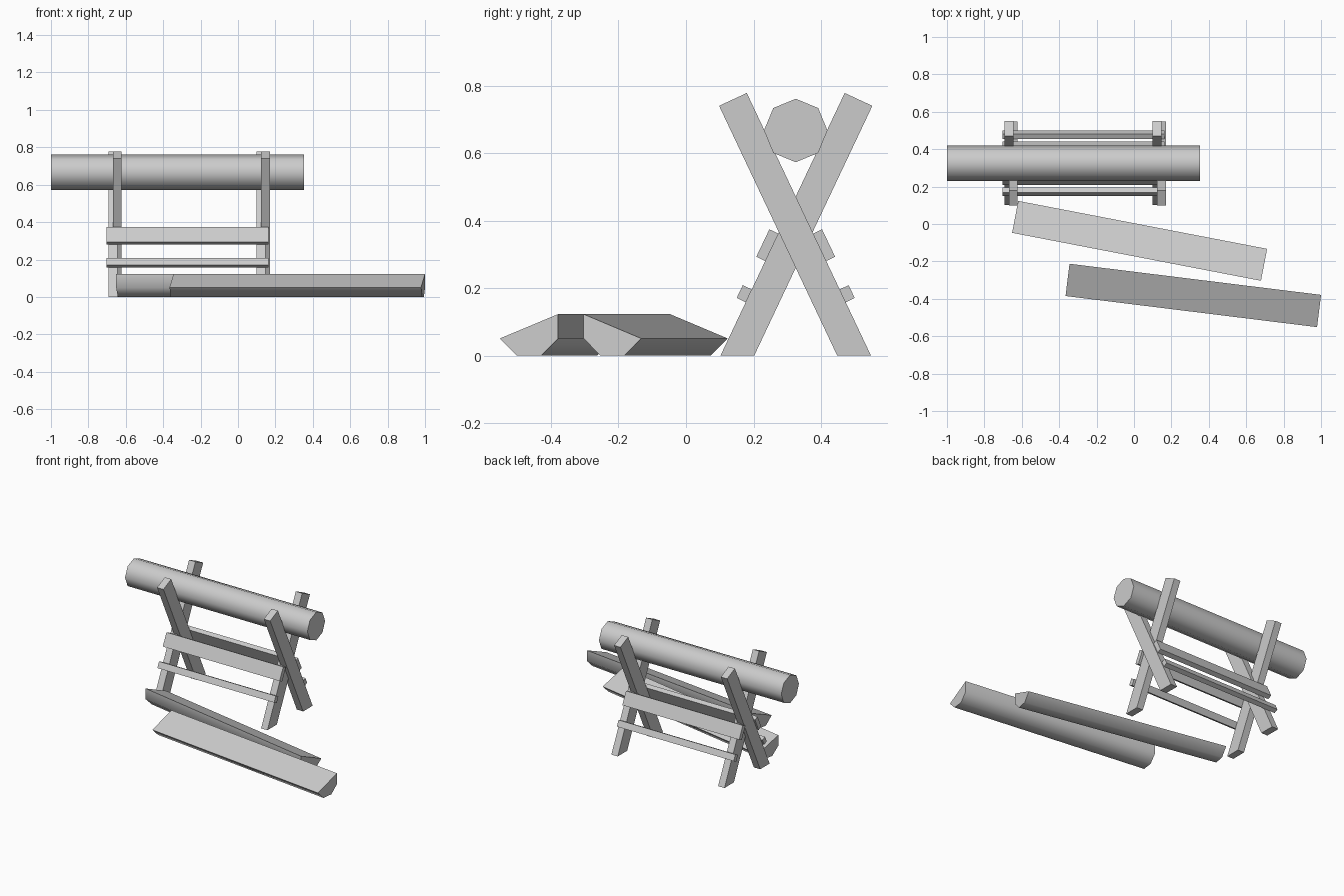
import bpy
from math import cos, sin, radians
from mathutils import Matrix, Vector

if "Cube" in bpy.data.objects:
    bpy.data.objects.remove(bpy.data.objects["Cube"], do_unlink=True)

wood = bpy.data.materials.new("pale_grey_wood")
wood.use_nodes = True
colour = (0.6, 0.6, 0.6, 1)
wood.diffuse_color = colour
wood.node_tree.nodes["Principled BSDF"].inputs["Base Color"].default_value = colour

MID_Y = 0.325      # centre line of the trestle
LOG_R = 0.094      # radius of every log
LOG_LEN = 1.355


def prism(name, profile, x0, x1, matrix=Matrix()):
    """Extrude a counter-clockwise (y, z) profile along x."""
    n = len(profile)
    verts = [matrix @ Vector((x, y, z)) for x in (x0, x1) for y, z in profile]
    faces = [list(range(n))[::-1], list(range(n, 2 * n))]
    faces += [(i, (i + 1) % n, n + (i + 1) % n, n + i) for i in range(n)]
    mesh = bpy.data.meshes.new(name)
    mesh.from_pydata(verts, [], faces)
    mesh.materials.append(wood)
    obj = bpy.data.objects.new(name, mesh)
    bpy.context.collection.objects.link(obj)
    bpy.ops.object.select_all(action="DESELECT")
    obj.select_set(True)
    bpy.context.view_layer.objects.active = obj
    bpy.ops.object.shade_smooth_by_angle(angle=radians(50))
    return obj


def flip(profile, axis=MID_Y):
    """Mirror a profile in y, keeping its winding."""
    return [(2 * axis - y, z) for y, z in reversed(profile)]


def arc(start, count):
    """Corners of an octagonal log section."""
    angles = [radians(start + 45 * i) for i in range(count)]
    return [(LOG_R * cos(a), LOG_R * sin(a)) for a in angles]


# Crossed legs, two pairs
leg = [(0.102, 0), (0.202, 0), (0.552, 0.74), (0.47, 0.778)]
for side, x in (("right", -0.692), ("left", 0.1)):
    prism(side + "_leg_leaning_back", leg, x, x + 0.047)
    prism(side + "_leg_leaning_front", flip(leg), x + 0.023, x + 0.07)

# Rails nailed to the outer edges of the legs
edge = Vector((0.43, 0.903))
out = Vector((-0.903, 0.43)) * 0.03
for label, z, height in (("upper", 0.28, 0.09), ("lower", 0.158, 0.042)):
    foot = Vector((0.102 + z * edge.x / edge.y, z))
    top = foot + edge * height
    rail = [tuple(p) for p in (foot, top, top + out, foot + out)]
    prism(label + "_front_rail", rail, -0.704, 0.163)
    prism(label + "_back_rail", flip(rail), -0.704, 0.163)

# Log resting in the crossed legs
prism("resting_log", arc(0, 8), -1.0, 0.353,
      Matrix.Translation((0, MID_Y, 0.667)))

# Split logs lying on the ground
half = arc(202.5, 5)
for name, section, x, y, turn in (
        ("front_split_log", half, 0.317, -0.382, -7.05),
        ("rear_split_log", flip(half, 0), 0.03, -0.09, -10.9)):
    place = Matrix.Translation((x, y, 0.087)) @ Matrix.Rotation(radians(turn), 4, "Z")
    prism(name, section, -LOG_LEN / 2, LOG_LEN / 2, place)
